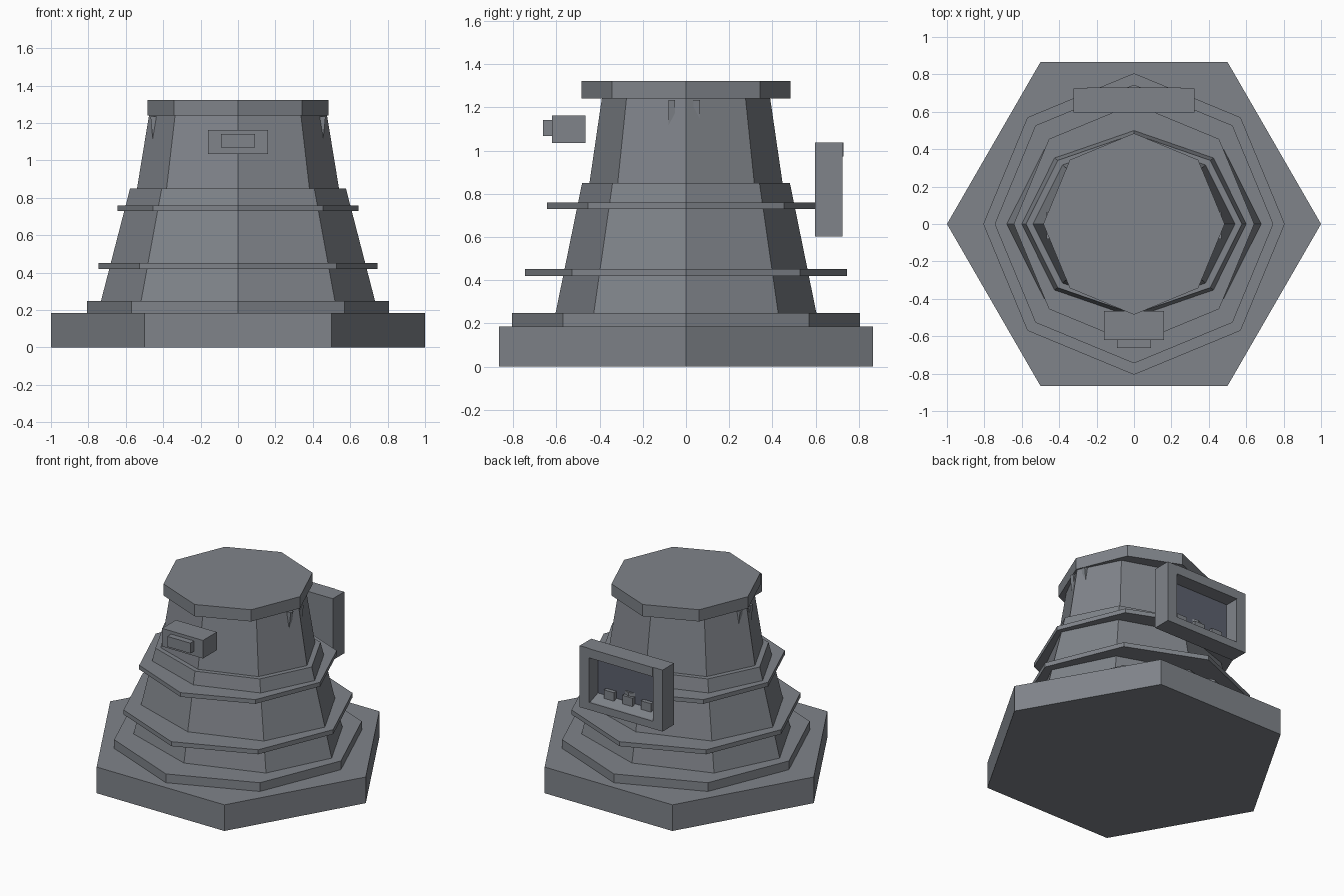
import bpy, bmesh, math

if "Cube" in bpy.data.objects:
    bpy.data.objects.remove(bpy.data.objects["Cube"])

def material(name, col):
    m = bpy.data.materials.new(name)
    m.diffuse_color = (*col, 1)
    m.use_nodes = True
    m.node_tree.nodes["Principled BSDF"].inputs["Base Color"].default_value = m.diffuse_color
    return m

GREY = material("steel grey", (0.215, 0.23, 0.255))
DARK = material("dark screen blue", (0.11, 0.12, 0.155))

def finish(name, bm, mat):
    bmesh.ops.recalc_face_normals(bm, faces=bm.faces)
    me = bpy.data.meshes.new(name)
    bm.to_mesh(me)
    bm.free()
    me.materials.append(mat)
    ob = bpy.data.objects.new(name, me)
    bpy.context.collection.objects.link(ob)
    return ob

def frustum(name, sides, z0, z1, bottom, top=None, mat=GREY):
    """Tapered prism; bottom and top are (x radius, y radius)."""
    top = top or bottom
    bm = bmesh.new()
    rings = []
    for z, (rx, ry) in ((z0, bottom), (z1, top)):
        rings.append([bm.verts.new((rx * math.cos(2 * math.pi * i / sides),
                                    ry * math.sin(2 * math.pi * i / sides), z))
                      for i in range(sides)])
    for i in range(sides):
        j = (i + 1) % sides
        bm.faces.new((rings[0][i], rings[0][j], rings[1][j], rings[1][i]))
    bm.faces.new(rings[0][::-1])
    bm.faces.new(rings[1])
    return finish(name, bm, mat)

def extrude(name, profile, axis, a, b, mat=GREY):
    """Extrude a 2D profile along x (profile is y,z) or y (profile is x,z)."""
    place = (lambda p, t: (t, p[0], p[1])) if axis == 'x' else (lambda p, t: (p[0], t, p[1]))
    bm = bmesh.new()
    ends = [[bm.verts.new(place(p, t)) for p in profile] for t in (a, b)]
    n = len(profile)
    for i in range(n):
        j = (i + 1) % n
        bm.faces.new((ends[0][i], ends[0][j], ends[1][j], ends[1][i]))
    bm.faces.new(ends[0][::-1])
    bm.faces.new(ends[1])
    return finish(name, bm, mat)

def box(name, x, y, z, mat=GREY):
    return extrude(name, [(y[0], z[0]), (y[1], z[0]), (y[1], z[1]), (y[0], z[1])], 'x', *x, mat)

# Hexagonal base and octagonal tower
frustum("base", 6, 0, 0.185, (1, 1))
frustum("plinth", 8, 0.185, 0.247, (0.806, 0.806))
frustum("lower_body", 8, 0.247, 0.85, (0.733, 0.604), (0.577, 0.481))
frustum("upper_body", 8, 0.85, 1.24, (0.54, 0.447), (0.476, 0.39))
frustum("lower_ring", 8, 0.42, 0.452, (0.745, 0.745))
frustum("upper_ring", 8, 0.73, 0.76, (0.643, 0.643))
frustum("cap", 8, 1.24, 1.323, (0.485, 0.485))

# Small triangular brackets under the cap
for sx in (-1, 1):
    for y in (-0.065, 0.05):
        extrude("bracket", [(sx * 0.43, 1.235), (sx * 0.468, 1.235), (sx * 0.455, 1.11)],
                'y', y - 0.015, y + 0.015)

# Front sensor
box("sensor_housing", (-0.16, 0.16), (-0.62, -0.465), (1.035, 1.163))
box("sensor_lens", (-0.09, 0.09), (-0.662, -0.618), (1.068, 1.141))

# Rear console: frame, recessed screen, sloping shelf and buttons
box("console_back", (-0.322, 0.322), (0.597, 0.62), (0.602, 1.036))
for s in (-1, 1):
    xs = sorted((s * 0.25, s * 0.324))
    box("console_side", xs, (0.597, 0.725), (0.602, 1.037))
box("console_top", (-0.25, 0.25), (0.597, 0.729), (0.972, 1.037))
box("console_bottom", (-0.25, 0.25), (0.597, 0.725), (0.602, 0.655))
box("console_screen", (-0.25, 0.25), (0.62, 0.627), (0.655, 0.972), DARK)
extrude("console_shelf", [(0.627, 0.655), (0.71, 0.655), (0.627, 0.685)], 'x', -0.25, 0.25)
for x in (-0.145, 0, 0.145):
    box("console_button", (x - 0.04, x + 0.04), (0.627, 0.655), (0.675, 0.735))
